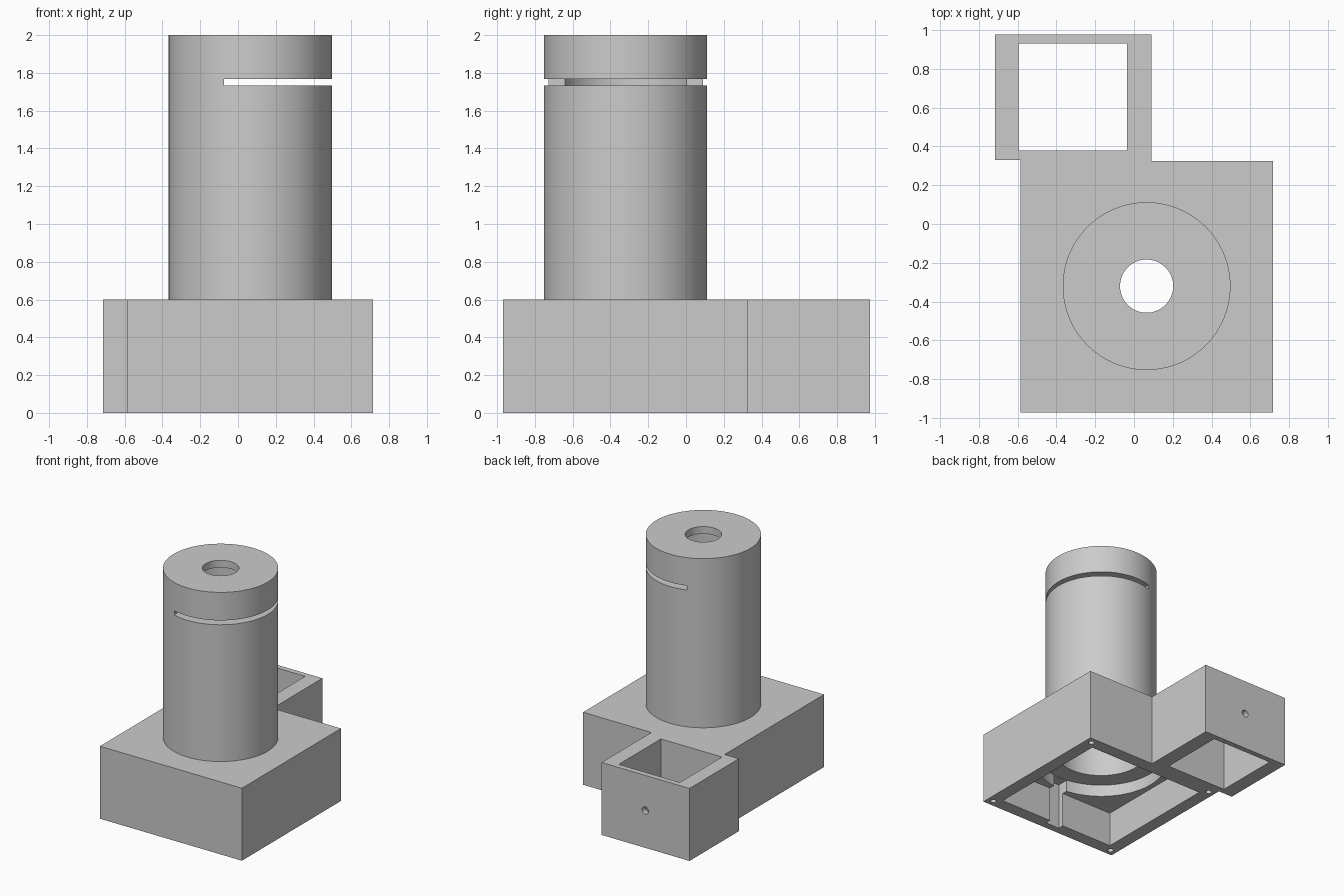
import bpy, bmesh, math

if "Cube" in bpy.data.objects:
    bpy.data.objects.remove(bpy.data.objects["Cube"], do_unlink=True)

grey = bpy.data.materials.new("plain_grey")
grey.use_nodes = True
grey.diffuse_color = (0.6, 0.6, 0.6, 1)
grey.node_tree.nodes["Principled BSDF"].inputs["Base Color"].default_value = (0.6, 0.6, 0.6, 1)


def prism(name, outline, z0, z1):
    """Extrude a flat outline from z0 up to z1."""
    bm = bmesh.new()
    face = bm.faces.new([bm.verts.new((x, y, z0)) for x, y in outline])
    top = bmesh.ops.extrude_face_region(bm, geom=[face])["geom"]
    bmesh.ops.translate(bm, vec=(0, 0, z1 - z0),
                        verts=[v for v in top if isinstance(v, bmesh.types.BMVert)])
    bmesh.ops.recalc_face_normals(bm, faces=bm.faces)
    mesh = bpy.data.meshes.new(name)
    bm.to_mesh(mesh)
    bm.free()
    mesh.materials.append(grey)
    obj = bpy.data.objects.new(name, mesh)
    bpy.context.collection.objects.link(obj)
    return obj


def box(name, x0, x1, y0, y1, z0, z1):
    return prism(name, [(x0, y0), (x1, y0), (x1, y1), (x0, y1)], z0, z1)


def cylinder(name, x, y, r, z0, z1, sides=128):
    angles = [2 * math.pi * i / sides for i in range(sides)]
    return prism(name, [(x + r * math.cos(a), y + r * math.sin(a)) for a in angles], z0, z1)


def combine(target, tool, operation="DIFFERENCE"):
    tool.hide_render = True
    mod = target.modifiers.new(tool.name, "BOOLEAN")
    mod.operation = operation
    mod.solver = "EXACT"
    mod.object = tool
    bpy.context.view_layer.objects.active = target
    bpy.ops.object.modifier_apply(modifier=mod.name)
    bpy.data.objects.remove(tool, do_unlink=True)


CX, CY = 0.065, -0.32   # tower axis

# Base with the square rear chute in one outline
body = prism("dispenser_body", [
    (-0.585, -0.97), (0.715, -0.97), (0.715, 0.325), (0.09, 0.325),
    (0.09, 0.975), (-0.715, 0.975), (-0.715, 0.33), (-0.585, 0.33)], 0, 0.6)

# Round tower
combine(body, cylinder("tower", CX, CY, 0.432, 0.5, 2), "UNION")

# Chute opening and its pin hole
combine(body, box("chute_opening", -0.595, -0.035, 0.378, 0.93, -0.1, 0.7))
pin = cylinder("pin_hole", 0, 0, 0.03, -0.1, 0.1, 24)
pin.rotation_euler.x = math.pi / 2
pin.location = (-0.31, 0.98, 0.31)
bpy.context.view_layer.update()
combine(body, pin)

# Underside cavity, round recess and cable groove
combine(body, box("cavity", -0.478, 0.608, -0.862, 0.218, -0.1, 0.29))
combine(body, cylinder("recess", CX, CY, 0.5, 0.2, 0.39))
combine(body, box("cable_groove", 0.0, 0.13, -0.91, -0.6, -0.1, 0.388))

# Tower bore, top hole and half-width slot
combine(body, cylinder("bore", CX, CY, 0.35, 0.3, 1.94))
combine(body, cylinder("top_hole", CX, CY, 0.137, 1.8, 2.1, 64))
combine(body, box("side_slot", -0.073, 0.7, -0.9, 0.3, 1.732, 1.768))

# Screw holes in the rim corners
for x in (-0.53, 0.66):
    for y in (-0.916, 0.27):
        combine(body, cylinder("screw_hole", x, y, 0.023, -0.1, 0.2, 20))

bpy.ops.object.select_all(action="DESELECT")
body.select_set(True)
bpy.context.view_layer.objects.active = body
bpy.ops.object.shade_smooth_by_angle(angle=math.radians(30))
